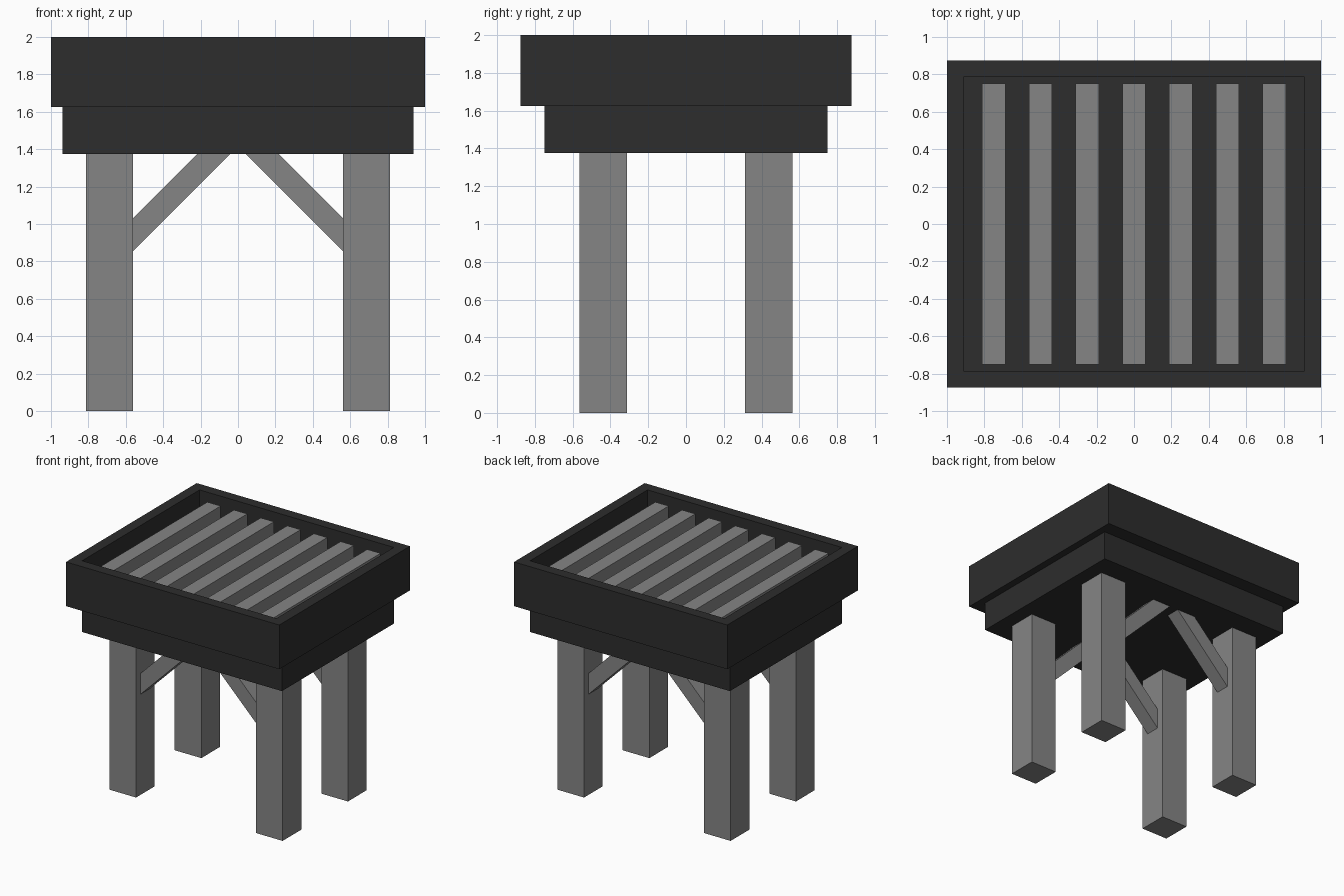
import bpy
import bmesh
from mathutils import Matrix, Vector

default = bpy.data.objects.get("Cube")
if default:
    bpy.data.objects.remove(default, do_unlink=True)


def material(name, value):
    mat = bpy.data.materials.new(name)
    mat.use_nodes = True
    colour = (value, value, value, 1.0)
    mat.diffuse_color = colour
    bsdf = next(n for n in mat.node_tree.nodes if n.type == 'BSDF_PRINCIPLED')
    bsdf.inputs["Base Color"].default_value = colour
    return mat


GREY = material("mid grey", 0.235)
CHARCOAL = material("charcoal", 0.026)
BLACK = material("black", 0.004)


def finish(bm, name, *mats):
    bmesh.ops.recalc_face_normals(bm, faces=bm.faces[:])
    mesh = bpy.data.meshes.new(name)
    bm.to_mesh(mesh)
    bm.free()
    for mat in mats:
        mesh.materials.append(mat)
    obj = bpy.data.objects.new(name, mesh)
    bpy.context.collection.objects.link(obj)
    return obj


def box_mesh(low, high):
    low, high = Vector(low), Vector(high)
    bm = bmesh.new()
    bmesh.ops.create_cube(bm, size=1.0)
    bmesh.ops.transform(bm, verts=bm.verts[:], matrix=Matrix.Translation(
        (low + high) / 2) @ Matrix.Diagonal((*(high - low), 1.0)))
    return bm


def box(name, low, high, mat):
    return finish(box_mesh(low, high), name, mat)


def prism(name, profile, y0, y1, mat):
    """Extrude an xz outline from y0 to y1."""
    bm = bmesh.new()
    face = bm.faces.new([bm.verts.new((x, y0, z)) for x, z in profile])
    ext = bmesh.ops.extrude_face_region(bm, geom=[face])["geom"]
    verts = [v for v in ext if isinstance(v, bmesh.types.BMVert)]
    bmesh.ops.translate(bm, verts=verts, vec=(0, y1 - y0, 0))
    return finish(bm, name, mat)


# Lower body
box("lower_body", (-0.9375, -0.75, 1.375), (0.9375, 0.75, 1.625), CHARCOAL)

# Upper tray: inset the top, then sink it in two steps, the lower one black
SLAT_TOP, FLOOR = 1.9375, 1.63
bm = box_mesh((-1, -0.875, 1.625), (1, 0.875, 2))
bm.faces.ensure_lookup_table()
top = max(bm.faces, key=lambda f: f.calc_center_median().z)
bmesh.ops.inset_region(bm, faces=[top], thickness=0.125)
for depth in (2 - SLAT_TOP, SLAT_TOP - FLOOR):
    top = bmesh.ops.extrude_discrete_faces(bm, faces=[top])["faces"][0]
    bmesh.ops.translate(bm, verts=top.verts[:], vec=(0, 0, -depth))
for f in bm.faces:
    inside = all(abs(v.co.x) < 0.9 and abs(v.co.y) < 0.8 for v in f.verts)
    if inside and f.calc_center_median().z < SLAT_TOP - 0.05:
        f.material_index = 1
finish(bm, "upper_tray", CHARCOAL, BLACK)

# Seven grate slats
for i in range(7):
    x = (i - 3) * 0.25
    box(f"grate_slat_{i + 1}", (x - 0.0625, -0.75, SLAT_TOP - 0.125),
        (x + 0.0625, 0.75, SLAT_TOP), GREY)

# Legs, each with a diagonal brace up to the body
for side, sx in (("left", 1), ("right", -1)):
    for end, sy in (("front", -1), ("back", 1)):
        x, y = sx * 0.6875, sy * 0.4375
        box(f"{end}_{side}_leg", (x - 0.125, y - 0.125, 0),
            (x + 0.125, y + 0.125, 1.375), GREY)
        outline = [(0.5625, 0.853), (0.5625, 1.03), (0.2175, 1.375), (0.0405, 1.375)]
        prism(f"{end}_{side}_brace", [(sx * px, pz) for px, pz in outline],
              y - 0.0625, y + 0.0625, GREY)
